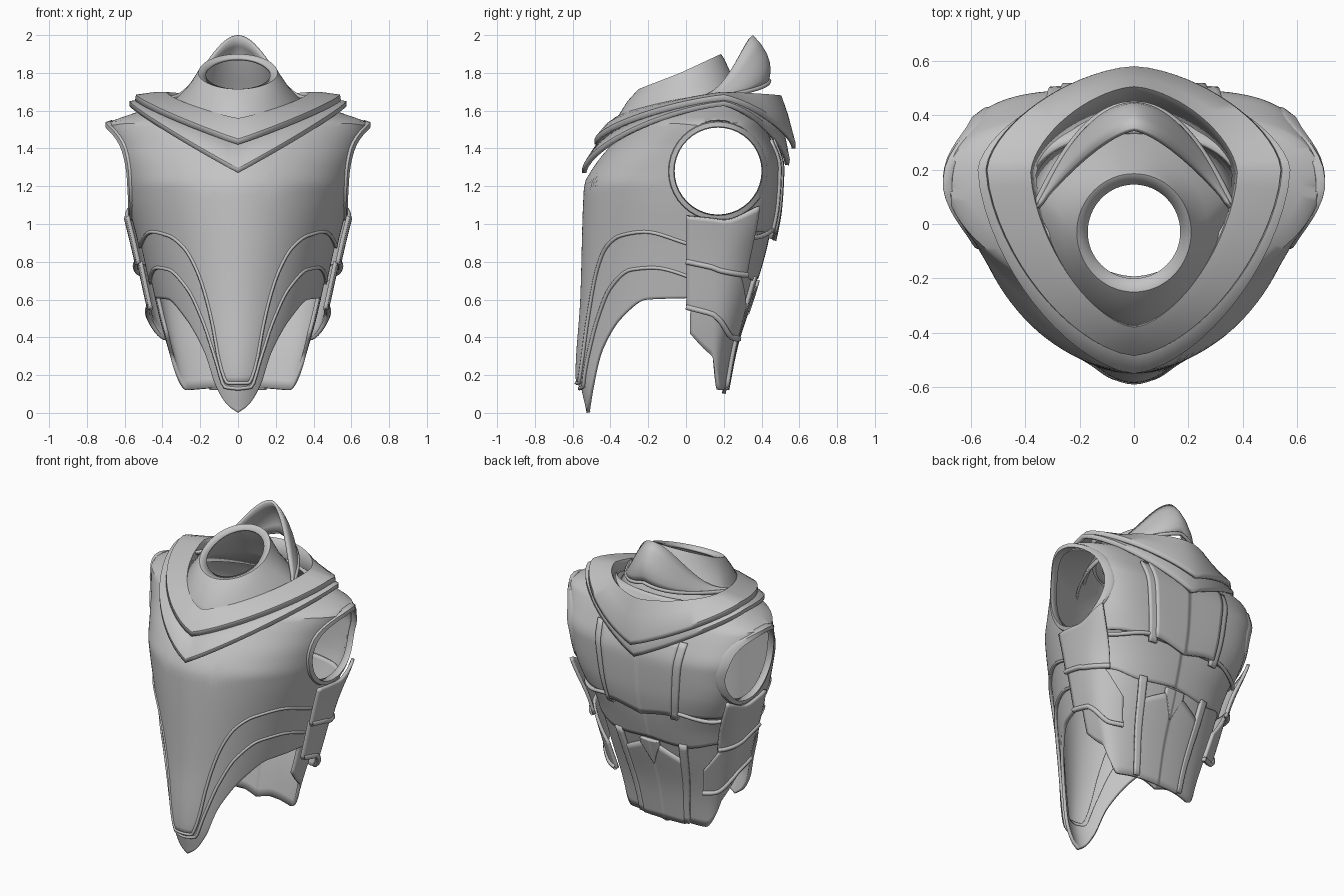
import bpy, bmesh, math
from mathutils import Vector

cube = bpy.data.objects.get("Cube")
if cube:
    bpy.data.objects.remove(cube)

steel = bpy.data.materials.new("plain_grey")
steel.use_nodes = True
GREY = (0.55, 0.55, 0.55, 1)
steel.diffuse_color = GREY
steel.node_tree.nodes["Principled BSDF"].inputs["Base Color"].default_value = GREY


def curve(keys, v):
    """Smooth interpolation through (position, value) keys."""
    if v <= keys[0][0]:
        return keys[0][1]
    if v >= keys[-1][0]:
        return keys[-1][1]
    slope = lambda a, b: (b[1] - a[1]) / (b[0] - a[0])
    i = next(k for k in range(len(keys) - 1) if v <= keys[k + 1][0])
    a, b = keys[i], keys[i + 1]
    m = slope(a, b)

    def tangent(p, q):
        n = slope(p, q)
        return 0 if n * m <= 0 else 2 * n * m / (n + m)
    ta = tangent(keys[i - 1], a) if i else m
    tb = tangent(b, keys[i + 2]) if i + 2 < len(keys) else m
    h = b[0] - a[0]
    s = (v - a[0]) / h
    return (a[1] * (1 + 2 * s) * (1 - s) ** 2 + ta * h * s * (1 - s) ** 2
            + b[1] * s * s * (3 - 2 * s) + tb * h * s * s * (s - 1))


# Torso silhouette by height: half width, front, back, squareness of both halves
WIDTH = [(0, .33), (.2, .36), (.5, .44), (.9, .53), (1.1, .58), (1.26, .615), (1.4, .655),
         (1.53, .69), (1.57, .6), (1.61, .48), (1.66, .36)]
FRONT = [(0, -.55), (.2, -.585), (.6, -.56), (1.2, -.54), (1.3, -.49), (1.45, -.37), (1.66, -.2)]
BACK = [(.1, .235), (.35, .285), (.65, .38), (.9, .45), (1.1, .485), (1.3, .495), (1.45, .45), (1.66, .34)]
BACK_N = [(.3, 2.2), (.8, 2.4), (1.2, 3.8), (1.32, 3.8), (1.5, 2.8), (1.66, 2)]
FRONT_N = [(1.2, 1.9), (1.5, 1.7)]
MID = .14


def unit(deg, n):
    s, c = abs(math.sin(math.radians(deg))), math.cos(math.radians(deg))
    k = (s ** n + abs(c) ** n) ** (-1 / n)
    return s * k, c * k


def body(deg, z, off=0):
    """Point on the torso; 0 degrees is front, 180 is back."""
    s, c = unit(deg, curve(FRONT_N if abs(deg) <= 90 else BACK_N, z))
    end = curve(FRONT, z) - off if c > 0 else curve(BACK, z) + off
    return Vector((math.copysign((curve(WIDTH, z) + off) * s, deg), MID + (end - MID) * abs(c), z))


def side_x(y, z):
    end, n = (FRONT, FRONT_N) if y < MID else (BACK, BACK_N)
    u = min(1, abs((y - MID) / (curve(end, z) - MID)))
    n = curve(n, z)
    return curve(WIDTH, z) * (1 - u ** n) ** (1 / n)


def finish(ob, sharp=35):
    ob.data.materials.append(steel)
    bpy.ops.object.select_all(action='DESELECT')
    ob.select_set(True)
    bpy.context.view_layer.objects.active = ob
    bpy.ops.object.shade_smooth_by_angle(angle=math.radians(sharp))
    return ob


def grid(name, rows, closed=False, thick=.02, mirror=False):
    """Thick sheet through rows of points."""
    bm = bmesh.new()
    vs = [[bm.verts.new(p) for p in r] for r in rows]
    m = len(rows[0])
    for a, b in zip(vs, vs[1:]):
        for j in range(m if closed else m - 1):
            k = (j + 1) % m
            bm.faces.new((a[j], a[k], b[k], b[j]))
    me = bpy.data.meshes.new(name)
    bm.to_mesh(me)
    bm.free()
    ob = bpy.data.objects.new(name, me)
    bpy.context.collection.objects.link(ob)
    sol = ob.modifiers.new("thickness", 'SOLIDIFY')
    sol.thickness, sol.offset = thick, -1
    if mirror:
        ob.modifiers.new("mirror", 'MIRROR')
    return finish(ob)


def plate(name, t0, t1, low, high, off=0, nt=48, nz=14, mirror=False, closed=False):
    """Torso plate between two edge curves given by angle."""
    ts = [t0 + (t1 - t0) * j / nt for j in range(nt if closed else nt + 1)]
    rows = []
    for i in range(nz + 1):
        f = i / nz
        rows.append([body(t, low(abs(t)) * (1 - f) + high(abs(t)) * f, off) for t in ts])
    return grid(name, rows, closed, mirror=mirror)


def trim(name, pts, r=.01):
    cu = bpy.data.curves.new(name, 'CURVE')
    cu.dimensions, cu.bevel_depth, cu.bevel_resolution = '3D', r, 1
    sp = cu.splines.new('POLY')
    sp.points.add(len(pts) - 1)
    for p, q in zip(sp.points, pts):
        p.co = (*q, 1)
    ob = bpy.data.objects.new(name, cu)
    bpy.context.collection.objects.link(ob)
    ob.data.materials.append(steel)


def edge(*keys):
    return lambda t: curve(keys, t)


# Breastplate and the two layered belly plates under it
chest_edge = edge((0, .15), (9, .15), (15, .25), (19, .5), (26, .74), (34, .87),
                  (44, .93), (58, .95), (88, .87), (100, .96), (180, .95))
belly_edge = edge((0, .12), (12, .13), (20, .3), (26, .47), (36, .65), (50, .75), (62, .76), (90, .67))
tip_edge = edge((0, 0), (10, .04), (22, .15), (30, .33), (43, .5), (59, .6), (90, .61))
chest = plate("breastplate", -180, 180, chest_edge, lambda t: 1.65, nt=144, nz=36, closed=True)
plate("upper_belly_plate", -88, 88, belly_edge, lambda t: chest_edge(t) + .06, -.012, 96)
plate("lower_belly_plate", -86, 86, tip_edge, lambda t: belly_edge(t) + .06, -.024, 96)
for name, e, o in (("breastplate_trim", chest_edge, -.002), ("belly_trim", belly_edge, -.014)):
    trim(name, [body(t, e(abs(t)) + .008, o) for t in range(-84, 85, 2)], .01)

# Arm openings cut through the sides, each with a flared rim
ARM_Y, ARM_Z, ARM_R = .17, 1.28, .24
bpy.ops.mesh.primitive_cylinder_add(vertices=40, radius=ARM_R, depth=3,
                                    location=(0, ARM_Y, ARM_Z), rotation=(0, math.pi / 2, 0))
cutter = bpy.context.object
cutter.name = "arm_cutter"
cutter.hide_render = True
cutter.hide_set(True)
cut = chest.modifiers.new("arm_openings", 'BOOLEAN')
cut.object, cut.operation, cut.solver = cutter, 'DIFFERENCE', 'EXACT'


def arm_ring(r, out):
    pts = []
    for k in range(40):
        a = math.tau * k / 40
        y, z = ARM_Y + r * math.cos(a), ARM_Z + r * math.sin(a)
        pts.append((side_x(y, min(z, 1.53)) + out, y, z))
    return pts


grid("arm_rim", [arm_ring(.27, -.02), arm_ring(.26, .012), arm_ring(.235, .014),
                 arm_ring(.23, -.03)], True, .008, True)


# Collar layers and neck are lofted from tilted rings
def ring(front, side, back, n=1.6, soft=.15, count=64):
    """soft blends the drop from a pointed V (0) to a flat tilted loop (1)."""
    pts = []
    for k in range(count):
        a = 360 * k / count
        s, c = unit(a, n)
        y, z = front if c > 0 else back
        drop = (1 - s) * (1 - soft) + abs(c) * soft
        pts.append((side[0] * s * (1 if a <= 180 else -1), side[1] + (y - side[1]) * abs(c),
                    side[2] + (z - side[2]) * drop))
    return pts


grid("lower_collar", [ring((-.55, 1.27), (.575, .2, 1.625), (.545, 1.31)),
                      ring((-.55, 1.295), (.575, .2, 1.65), (.55, 1.34)),
                      ring((-.45, 1.46), (.46, .2, 1.67), (.5, 1.6))], True, .022)
grid("upper_collar", [ring((-.485, 1.42), (.545, .2, 1.655), (.58, 1.40), soft=.25),
                      ring((-.485, 1.45), (.54, .2, 1.685), (.58, 1.43), soft=.25),
                      ring((-.43, 1.52), (.43, .2, 1.70), (.54, 1.58), soft=.4),
                      ring((-.38, 1.56), (.38, .19, 1.70), (.505, 1.68), soft=.5),
                      ring((-.37, 1.53), (.36, .18, 1.63), (.43, 1.6), soft=.5)], True, .02)
grid("neck_guard", [ring((-.40, 1.48), (.38, .12, 1.58), (.37, 1.54), 1.8, .6),
                    ring((-.36, 1.57), (.34, .08, 1.65), (.33, 1.65), 1.8, .8),
                    ring((-.31, 1.65), (.27, .01, 1.72), (.25, 1.77), 1.9, 1),
                    ring((-.265, 1.70), (.22, -.03, 1.785), (.205, 1.87), 2, 1),
                    ring((-.25, 1.715), (.21, -.03, 1.80), (.185, 1.90), 2, 1),
                    ring((-.2, 1.715), (.17, -.03, 1.79), (.145, 1.88), 2, 1)], True, .015)

# Tall guard behind the neck
hood = []
for f in (0, .2, .4, .6, .8, 1):
    row = []
    for k in range(41):
        u = 1 - k / 20
        w = abs(u)
        y = (.44 - .37 * w ** 2.1) * (1 - f) + (.355 - .29 * w ** 1.5) * f
        z = (1.76 - .1 * w) * (1 - f) + (2 - .16 * (1 - math.cos(math.pi * w))) * f
        row.append((.36 * u, y + .16 * f * (1 - f) * (1 - w * w), z))
    hood.append(row)
grid("hood_guard", hood, thick=.018)
trim("hood_seam", hood[0], .012)

# Back: waist band, skirt, raised centre panels
waist_edge = edge((84, .76), (125, .74), (150, .7), (180, .72))
skirt_edge = edge((80, .42), (88, .32), (102, .21), (125, .12), (160, .13), (180, .1))
back_edge = edge((95, .96), (130, .93), (158, .97), (180, .93))
plate("back_waist_band", 84, 180, waist_edge, lambda t: 1.02, -.015, mirror=True)
plate("back_skirt", 80, 180, skirt_edge, lambda t: .8, -.025, mirror=True)
plate("back_centre_panel", 158, 180, lambda t: back_edge(t) - .02, lambda t: 1.45, .026, 12, mirror=True)
plate("back_strip", 154, 159, lambda t: .92, lambda t: 1.45, .016, 4, mirror=True)
plate("tail_panel", 154, 180, lambda t: .12, lambda t: .7 - (180 - t) * .004, -.01, 12, mirror=True)
plate("tail_strip", 149, 155, lambda t: .13, lambda t: .72, -.004, 4, mirror=True)
plate("tail_notch", 172, 180, lambda t: .52 + (180 - t) * .018, lambda t: .7, -.004, 6, mirror=True)

# Flared side plates below the arms
rib_low = edge((79, .79), (100, .74), (128, .72), (150, .76))
hip_low = edge((79, .55), (100, .48), (122, .39), (140, .38))
plate("rib_plate", 79, 125, rib_low, edge((79, 1.04), (100, 1.02), (128, 1.1)), .042, 20, mirror=True)
plate("hip_plate", 79, 136, hip_low, edge((79, .8), (110, .78), (136, .56)), .03, 24, mirror=True)
for s, side in ((1, "left"), (-1, "right")):
    trim(side + "_rib_trim", [body(s * t, rib_low(t) + .01, .04) for t in range(79, 126, 2)], .016)
    trim(side + "_hip_trim", [body(s * t, hip_low(t) + .01, .03) for t in range(79, 137, 3)], .016)
    trim(side + "_back_trim", [body(s * t, back_edge(t), .004) for t in range(120, 181, 3)], .013)
